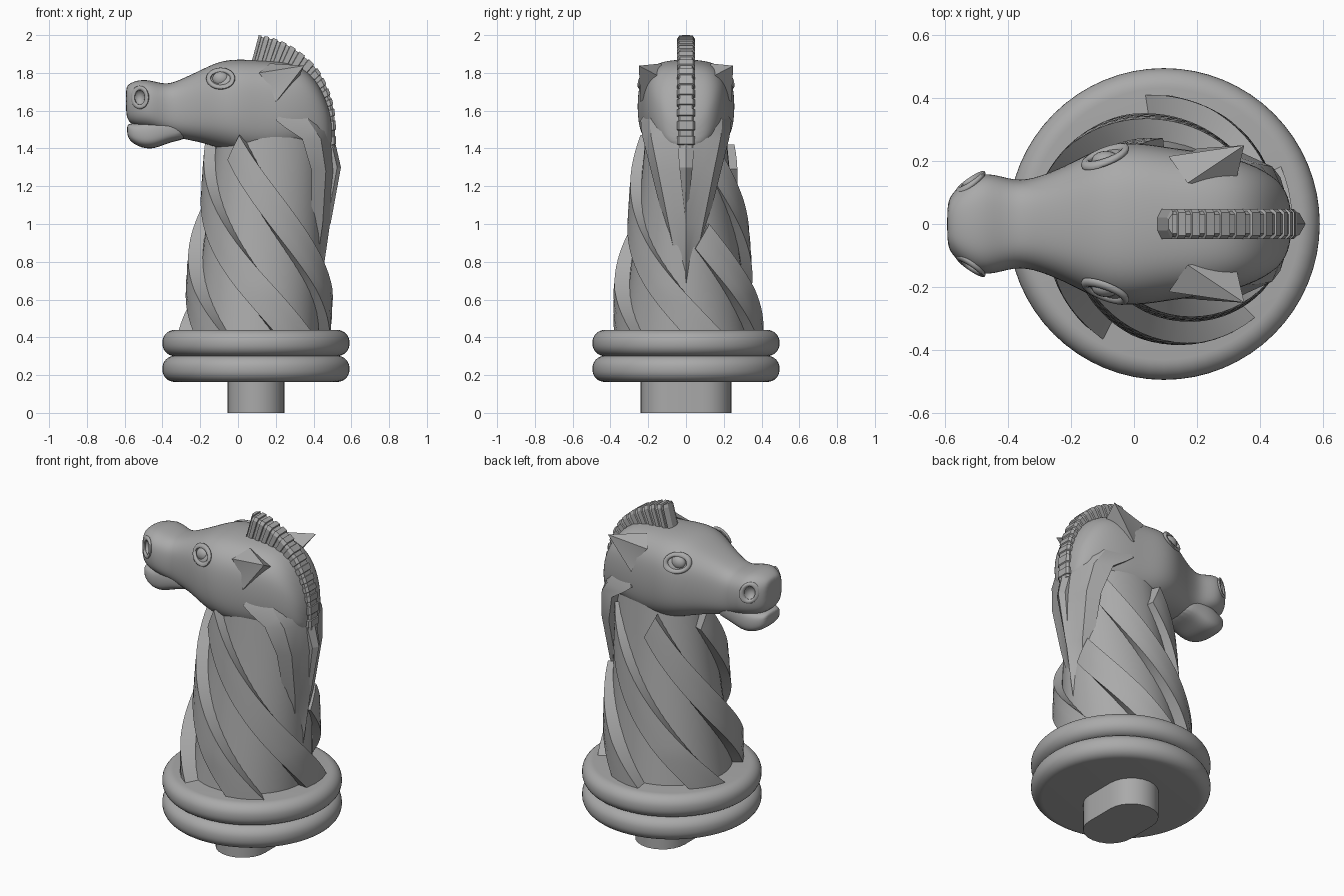
import bpy, bmesh
from math import sin, cos, pi, radians
from mathutils import Vector

if "Cube" in bpy.data.objects:
    bpy.data.objects.remove(bpy.data.objects["Cube"], do_unlink=True)

grey = bpy.data.materials.new("stone_grey")
grey.use_nodes = True
grey.diffuse_color = (0.4, 0.4, 0.4, 1)
grey.node_tree.nodes["Principled BSDF"].inputs["Base Color"].default_value = (0.4, 0.4, 0.4, 1)
CX = 0.095


def activate(o):
    bpy.ops.object.select_all(action='DESELECT')
    o.select_set(True)
    bpy.context.view_layer.objects.active = o


def smooth(o, angle=35):
    activate(o)
    bpy.ops.object.shade_smooth_by_angle(angle=radians(angle))


def add_modifier(o, kind, **settings):
    m = o.modifiers.new(kind.lower(), kind)
    for key, value in settings.items():
        setattr(m, key, value)
    activate(o)
    bpy.ops.object.modifier_apply(modifier=m.name)


def make(name, bm):
    bmesh.ops.recalc_face_normals(bm, faces=bm.faces)
    mesh = bpy.data.meshes.new(name)
    bm.to_mesh(mesh)
    bm.free()
    mesh.materials.append(grey)
    o = bpy.data.objects.new(name, mesh)
    bpy.context.collection.objects.link(o)
    return o


def loft(name, rings):
    """Skin a list of closed rings and cap both ends."""
    bm = bmesh.new()
    rows = [[bm.verts.new(p) for p in ring] for ring in rings]
    n = len(rows[0])
    for a, b in zip(rows, rows[1:]):
        for i in range(n):
            j = (i + 1) % n
            bm.faces.new((a[i], a[j], b[j], b[i]))
    bm.faces.new(rows[0])
    bm.faces.new(rows[-1])
    return make(name, bm)


def lerp(table, t):
    """Linear lookup in a list of (key, value) pairs."""
    for (k0, v0), (k1, v1) in zip(table, table[1:]):
        if t <= k1:
            return v0 + (v1 - v0) * (t - k0) / (k1 - k0)
    return table[-1][1]


def along(points, t):
    """Point at fraction t of a smooth path."""
    p = [Vector(q) for q in points]
    f = min(t, 0.9999) * (len(p) - 1)
    i = int(f)
    f -= i
    a, b, c, d = p[max(i - 1, 0)], p[i], p[i + 1], p[min(i + 2, len(p) - 1)]
    return 0.5 * (2 * b + (c - a) * f + (2 * a - 5 * b + 4 * c - d) * f * f
                  + (3 * b - a - 3 * c + d) * f ** 3)


def spow(v, e):
    return abs(v) ** e * (1 if v >= 0 else -1)


# Peg with rounded ends
def peg_ring(z):
    ring = []
    for i in range(26):
        a = pi * (i if i < 13 else i - 1) / 12
        ring.append((CX + 0.15 * cos(a), 0.15 * sin(a) + (0.09 if i < 13 else -0.09), z))
    return ring


smooth(loft("peg", [peg_ring(0), peg_ring(0.18)]))

# Two rounded base discs
for name, z in (("lower_disc", 0.233), ("upper_disc", 0.37)):
    bm = bmesh.new()
    bmesh.ops.create_cone(bm, cap_ends=True, segments=64, radius1=0.495, radius2=0.495, depth=0.138)
    bmesh.ops.translate(bm, verts=bm.verts, vec=(CX, 0, z))
    disc = make(name, bm)
    add_modifier(disc, 'BEVEL', width=0.064, segments=8, limit_method='ANGLE')
    smooth(disc)

# Neck column, flattened sideways and fuller at the rear towards the top
CORE = [(0.43, 0.335), (0.8, 0.3), (1.2, 0.26), (1.5, 0.235)]
OUTER = [(0.43, 0.415), (0.65, 0.4), (1.0, 0.352), (1.3, 0.315), (1.46, 0.295)]


def polar(angle, r, z, rear=0.0):
    h = z - 0.44
    stretch = 1 + rear * h if cos(angle) > 0 else 1
    return (CX + 0.03 * h + r * cos(angle) * stretch, r * sin(angle) * (1 - 0.1 * h), z)


smooth(loft("neck_core", [[polar(i * pi / 20, lerp(CORE, z), z, 0.33) for i in range(40)]
                          for z in (0.43, 0.6, 0.8, 1.0, 1.2, 1.35, 1.5)]), 50)

# Spiral straps winding around the column, cut square at the upper end
WIDTH = radians(31)
for k, top in enumerate((1.47, 1.0, 1.4, 1.42, 1.46)):
    rings = []
    for s in range(25):
        ring = []
        for u, lift in ((0, None), (0, 1), (0.33, 0.985), (0.67, 0.965), (1, 0.945), (1, None)):
            z = 0.435 + (top - 0.435 - 0.13 * u) * s / 24
            r = lerp(OUTER, z) * lift if lift else lerp(CORE, z) - 0.04
            ring.append(polar(radians(26 + 72 * k - 136 * (z - 0.44)) - WIDTH * u, r, z))
        rings.append(ring)
    smooth(loft(f"spiral_strap_{k + 1}", rings), 30)

# Hood tapering down the back of the neck: height, rear, half width, front
SHELL = [(1.63, 0.445, 0.19, 0.26), (1.55, 0.485, 0.24, 0.20), (1.51, 0.497, 0.238, 0.25),
         (1.45, 0.505, 0.228, 0.34), (1.28, 0.515, 0.185, 0.39), (1.0, 0.487, 0.115, 0.39),
         (0.8, 0.458, 0.065, 0.36), (0.63, 0.43, 0.02, 0.34)]
rings = []
for z, xb, hw, xf in SHELL:
    half = [(xf, hw), (xf + (xb - xf) * 0.6, hw * 0.8), (xb - 0.03, hw * 0.45)]
    rings.append([(x, y, z) for x, y in half] + [(xb, 0, z)] + [(x, -y, z) for x, y in reversed(half)])
smooth(loft("neck_hood", rings), 25)

# Spike under the mane
loft("mane_spike", [[(x - 0.12, -w, z), (x - 0.02, -w, z), (x, 0, z), (x - 0.02, w, z), (x - 0.12, w, z)]
                    for z, x, w in ((1.43, 0.515, 0.045), (1.3, 0.545, 0.035), (1.0, 0.49, 0.003))])


# Head and jaw: x, top, bottom, half width
def head_loft(name, stations, power):
    rings = []
    for x, top, bottom, hw in stations:
        zc, hh = (top + bottom) / 2, (top - bottom) / 2
        rings.append([(x, hw * spow(cos(a), 2 / power), zc + hh * spow(sin(a), 2 / power))
                      for a in (2 * pi * i / 20 for i in range(20))])
    o = loft(name, rings)
    add_modifier(o, 'SUBSURF', levels=2)
    return o


HEAD = [(-0.594, 1.72, 1.59, 0.06), (-0.582, 1.74, 1.54, 0.095), (-0.54, 1.762, 1.515, 0.135),
        (-0.47, 1.767, 1.505, 0.172), (-0.38, 1.735, 1.47, 0.135), (-0.3, 1.768, 1.45, 0.15),
        (-0.2, 1.815, 1.432, 0.195), (-0.1, 1.865, 1.40, 0.25), (0.0, 1.876, 1.37, 0.265),
        (0.12, 1.868, 1.35, 0.243), (0.24, 1.862, 1.36, 0.23), (0.34, 1.835, 1.4, 0.205),
        (0.42, 1.76, 1.4, 0.17), (0.48, 1.63, 1.4, 0.12), (0.5, 1.52, 1.42, 0.05)]
head = head_loft("head", HEAD, 2.8)
JAW = [(-0.588, 1.525, 1.475, 0.06), (-0.572, 1.532, 1.435, 0.09), (-0.51, 1.54, 1.4, 0.12),
       (-0.44, 1.57, 1.396, 0.13), (-0.36, 1.58, 1.435, 0.125), (-0.25, 1.58, 1.45, 0.12)]
smooth(head_loft("lower_jaw", JAW, 3), 50)


def ball(name, centre, size):
    bm = bmesh.new()
    bmesh.ops.create_uvsphere(bm, u_segments=20, v_segments=12, radius=1)
    bmesh.ops.scale(bm, verts=bm.verts, vec=size)
    bmesh.ops.translate(bm, verts=bm.verts, vec=centre)
    return make(name, bm)


def rim(name, centre, rx, rz, thick, tilt, yaw, side):
    """Oval ring facing sideways, leaning with the slope of the surface."""
    bm = bmesh.new()
    rows = []
    for i in range(24):
        a = 2 * pi * i / 24
        row = []
        for j in range(8):
            b = 2 * pi * j / 8
            x, z = (rx + thick * cos(b)) * cos(a), (rz + thick * cos(b)) * sin(a)
            y = thick * sin(b) - z * tilt + x * yaw
            row.append(bm.verts.new((centre[0] + x, side * (centre[1] + y), centre[2] + z)))
        rows.append(row)
    for i in range(24):
        for j in range(8):
            bm.faces.new((rows[i][j], rows[i][j - 1], rows[i - 1][j - 1], rows[i - 1][j]))
    smooth(make(name, bm), 60)


for label, s in (("left", 1), ("right", -1)):
    # Nostril hollow and rim
    cutter = ball("nostril_cutter", (-0.525, s * 0.145, 1.67), (0.035, 0.045, 0.045))
    cutter.hide_render = True
    add_modifier(head, 'BOOLEAN', operation='DIFFERENCE', object=cutter, solver='EXACT')
    bpy.data.objects.remove(cutter, do_unlink=True)
    rim(f"{label}_nostril_rim", (-0.52, 0.13, 1.67), 0.037, 0.05, 0.012, 0.15, 0.65, s)

    # Eye and lids
    smooth(ball(f"{label}_eye", (-0.09, s * 0.2, 1.768), (0.045, 0.032, 0.04)), 60)
    rim(f"{label}_eyelid", (-0.092, 0.214, 1.77), 0.064, 0.045, 0.013, 0.4, 0.35, s)

    # Ear swept back and out, creased along its front
    tip = (0.35, s * 0.25, 1.838)
    base = [(0.2, s * 0.24, 1.645), (0.17, s * 0.22, 1.73), (0.11, s * 0.215, 1.80),
            (0.17, s * 0.13, 1.85), (0.32, s * 0.12, 1.77)]
    bm = bmesh.new()
    ring = [bm.verts.new(p) for p in base]
    apex = bm.verts.new(tip)
    for i in range(5):
        bm.faces.new((ring[i - 1], ring[i], apex))
    bm.faces.new(ring)
    smooth(make(f"{label}_ear", bm), 40)
smooth(head, 50)

# Ribbed mane following the crest, pointed at the front
CREST = [(0.11, 0, 2.0), (0.2, 0, 1.98), (0.31, 0, 1.925), (0.42, 0, 1.825),
         (0.485, 0, 1.7), (0.515, 0, 1.57), (0.518, 0, 1.4)]
ROOT = [(0.07, 0, 1.85), (0.15, 0, 1.83), (0.24, 0, 1.79), (0.32, 0, 1.72),
        (0.38, 0, 1.63), (0.41, 0, 1.54), (0.43, 0, 1.4)]
TEETH = 14
rings = []
for i in range(TEETH):
    for part, w, drop in ((0.0, 0.048, 0.0), (0.55, 0.048, 0.0), (0.6, 0.041, 0.05), (0.95, 0.041, 0.05)):
        t = (i + part) / TEETH
        root, crest = along(ROOT, t), along(CREST, t)
        crest = crest.lerp(root, drop)
        side = Vector((0, 0.02 if t == 0 else w, 0))
        shoulder = crest.lerp(root, 0.12)
        rings.append([root - side, shoulder - side, crest - side * 0.75,
                      crest + side * 0.75, shoulder + side, root + side])
loft("mane", rings)
